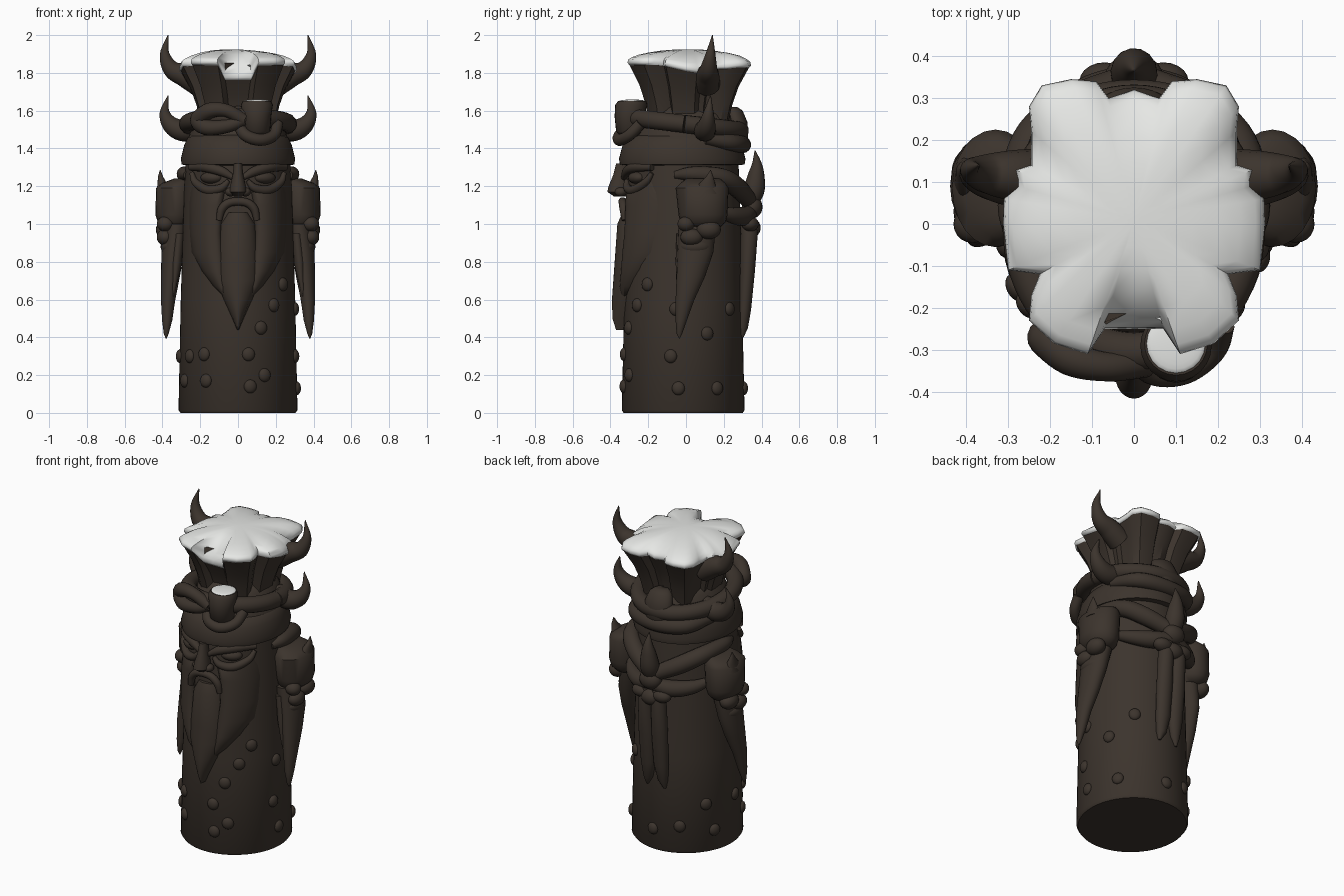
import bpy, bmesh, math, random
from mathutils import Vector, Matrix

random.seed(4)

def material(name, rgb):
    m = bpy.data.materials.new(name)
    m.diffuse_color = (*rgb, 1)
    return m

WOOD = material("dark wood", (0.045, 0.034, 0.026))
SNOW = material("snow", (0.80, 0.81, 0.79))

def finish(name, bm, mat=WOOD, angle=50):
    bmesh.ops.recalc_face_normals(bm, faces=bm.faces)
    me = bpy.data.meshes.new(name)
    bm.to_mesh(me)
    bm.free()
    me.materials.append(mat)
    ob = bpy.data.objects.new(name, me)
    bpy.context.collection.objects.link(ob)
    bpy.ops.object.select_all(action='DESELECT')
    ob.select_set(True)
    bpy.context.view_layer.objects.active = ob
    bpy.ops.object.shade_smooth_by_angle(angle=math.radians(angle))
    return ob

def skin(name, rings, mat=WOOD, angle=50):
    """Bridge closed rings of points and cap both ends."""
    bm = bmesh.new()
    vs = [[bm.verts.new(p) for p in r] for r in rings]
    n = len(vs[0])
    for a, b in zip(vs, vs[1:]):
        for i in range(n):
            bm.faces.new((a[i], a[(i + 1) % n], b[(i + 1) % n], b[i]))
    bm.faces.new(vs[0])
    bm.faces.new(vs[-1])
    return finish(name, bm, mat, angle)

def loft(name, rows, s=1, n=24, angle=50):
    """Stack of ellipses: (cx, cy, z, rx, ry)."""
    rings = [[(s * (cx + rx * math.cos(2 * math.pi * i / n)), cy + ry * math.sin(2 * math.pi * i / n), z)
              for i in range(n)] for cx, cy, z, rx, ry in rows]
    return skin(name, rings, angle=angle)

def tube(name, pts, s=1, n=14, steps=6):
    """Round tapered tube through points (x, y, z, radius)."""
    p = [Vector((s * q[0], *q[1:])) for q in pts]
    p = [2 * p[0] - p[1]] + p + [2 * p[-1] - p[-2]]
    path = []
    for k in range(1, len(p) - 2):
        a, b, c, d = p[k - 1:k + 3]
        for j in range(steps):
            t = j / steps
            path.append(0.5 * (2 * b + (c - a) * t + (2 * a - 5 * b + 4 * c - d) * t * t
                               + (3 * b - a - 3 * c + d) * t ** 3))
    path.append(p[-2])
    rings, u = [], None
    for k, q in enumerate(path):
        tan = (path[min(k + 1, len(path) - 1)] - path[max(k - 1, 0)]).to_3d().normalized()
        if u is None:
            u = tan.orthogonal()
        u = (u - tan * u.dot(tan)).normalized()
        v = tan.cross(u)
        r = max(q[3], 0.002)
        rings.append([q.to_3d() + r * (math.cos(2 * math.pi * i / n) * u + math.sin(2 * math.pi * i / n) * v)
                      for i in range(n)])
    return skin(name, rings)

def blob(name, c, r, mat=WOOD, rot=0):
    bm = bmesh.new()
    bmesh.ops.create_uvsphere(bm, u_segments=20, v_segments=12, radius=1)
    bm.transform(Matrix.Translation(c) @ Matrix.Rotation(rot, 4, 'Z') @ Matrix.Diagonal((*r, 1)))
    return finish(name, bm, mat)

def front(x, z):
    """Front surface of the post."""
    k = 1 - 0.08 * z / 1.2
    return -0.015 - 0.325 * k * math.sqrt(max(0, 1 - (x / (0.315 * k)) ** 2))

def hair(name, rows, s=1, n=12):
    """Lock of carved hair wrapped on the post: (z, x0, x1, thickness)."""
    rings = []
    for z, a, b, th in rows:
        xs = [a + (b - a) * i / n for i in range(n + 1)]
        outer = [(s * x, front(x, z) - th * math.sin(math.pi * i / n) ** 0.5 if 0 < i < n else front(x, z), z)
                 for i, x in enumerate(xs)]
        inner = [(s * x, front(x, z) + 0.04, z) for x in reversed(xs)]
        rings.append(outer + inner)
    return skin(name, rings)

# Post, forehead band and cap
loft("post", [(0, -.015, 0, .305, .315), (0, -.015, .015, .315, .325), (0, -.015, .6, .303, .312),
              (0, -.015, 1.2, .285, .30), (0, -.015, 1.36, .275, .29)], n=56)
loft("forehead_band", [(0, -.02, 1.31, .27, .29), (0, -.02, 1.315, .298, .33), (0, -.02, 1.345, .303, .335),
                       (0, -.02, 1.42, .284, .315), (0, -.01, 1.46, .265, .295), (0, 0, 1.475, .24, .27)], n=56)
loft("cap", [(0, -.01, 1.42, .27, .29), (0, 0, 1.5, .25, .27), (0, .01, 1.58, .215, .235),
             (0, .01, 1.63, .17, .18)], n=48)

# Lumps on the lower post
spots = [(-.18, .17), (.07, .14), (.15, .2), (.06, .31), (-.19, .31), (.2, .57), (.13, .45)]
lumps = [(math.atan2(front(x, z), x), z) for x, z in spots]
lumps += [(2 * math.pi * i / 18 + random.uniform(-.15, .15), random.choice((.13, .17, .3, .42, .55, .68)))
          for i in range(19) if not 11 < i < 16]
for a, z in lumps:
    r = .315 * (1 - .08 * z / 1.2)
    blob("bark_lump", (r * math.cos(a), -.015 + r * 1.03 * math.sin(a), z), (.022, .034, .036), rot=a)

# Fluted crown and its snow cap share one outline
half = [(0, -.25), (.07, -.25), (.11, -.31), (.19, -.285), (.25, -.23), (.245, -.17), (.225, -.12), (.30, -.11),
        (.312, 0), (.31, .06), (.28, .09), (.285, .13), (.245, .14), (.245, .22), (.25, .28), (.22, .33),
        (.15, .345), (.09, .34), (.06, .30), (0, .32)]
outline = half + [(-x, y) for x, y in reversed(half[1:-1])]

def rim(x, y):
    if abs(x) < .08 and y < 0:
        return 1.775
    return 1.855 - .045 * max(0, 1 - abs(y - .05) / .2) * min(1, abs(x) / .25) - .015 * (y > .2)

def crown_ring(s, lift):
    return [(x * s, .01 + (y - .01) * s, 1.54 + (rim(x, y) - 1.54) * lift) for x, y in outline]

skin("crown", [crown_ring(s, l) for s, l in ((.64, 0), (.70, .3), (.80, .62), (.985, 1))], angle=35)
rings = []
for s in (.97, 1.0, .985, .93, .82, .65, .45, .25, .05):
    ring = []
    for x, y in outline:
        e = rim(x, y)
        f = 0 if s == .97 else (1 - s ** 4) ** .8
        top = 1.915 + .01 * math.sin(9 * x * s + 2) * math.cos(8 * y * s)
        ring.append((x * s, .01 + (y - .01) * s, e - (.012 if s == .97 else 0) + .012 * (s < 1 and s != .97) + (top - e - .012) * f))
    rings.append(ring)
skin("snow_cap", rings, SNOW, 60)

# Wrapped rope, lower at the back
loop = []
for i in range(25):
    a = 2 * math.pi * i / 24
    loop.append((.265 * math.cos(a), -.01 + .295 * math.sin(a), 1.53 - .035 * math.sin(a), .048))
tube("rope", loop, steps=3)
tube("rope_lower_back", [(.25, .1, 1.45, .03), (.17, .25, 1.43, .045), (0, .30, 1.42, .045),
                         (-.17, .25, 1.43, .045), (-.25, .1, 1.45, .03)])

# Front knot with a snow patch
loft("front_knot", [(.10, -.295, 1.46, .04, .04), (.10, -.30, 1.49, .07, .07), (.10, -.30, 1.57, .075, .078),
                    (.10, -.29, 1.63, .085, .085), (.10, -.285, 1.65, .075, .075)])
blob("knot_snow", (.10, -.285, 1.65), (.07, .07, .009), SNOW)
tube("knot_loop", [(.0, -.29, 1.53, .03), (.04, -.35, 1.47, .032), (.12, -.35, 1.445, .032),
                   (.19, -.30, 1.47, .03), (.21, -.24, 1.53, .03)])
tube("rope_loop", [(.03, -.33, 1.55, .035), (-.06, -.34, 1.60, .035), (-.15, -.32, 1.60, .042),
                   (-.21, -.27, 1.55, .045), (-.16, -.31, 1.51, .042), (-.05, -.335, 1.52, .035), (.03, -.33, 1.55, .03)])

# Back knot on the rope
loft("back_rope_knot", [(0, .27, 1.40, .05, .03), (0, .28, 1.44, .085, .05), (0, .27, 1.54, .09, .055),
                        (0, .25, 1.60, .07, .05), (0, .24, 1.62, .04, .03)])

# Nose, mouth and beard centre
loft("nose", [(0, -.34, 1.32, .022, .03), (0, -.345, 1.26, .028, .04), (0, -.355, 1.20, .042, .055),
              (0, -.36, 1.17, .045, .056), (0, -.35, 1.145, .02, .03)])
tube("upper_lip", [(-.10, -.325, 1.02, .016), (-.085, -.33, 1.08, .022), (-.04, -.335, 1.115, .022),
                   (.04, -.335, 1.115, .022), (.085, -.33, 1.08, .022), (.10, -.325, 1.02, .016)])
hair("beard_centre", [(1.06, -.05, .05, .02), (1.0, -.09, .09, .045), (.8, -.11, .11, .055), (.7, -.115, .115, .06),
                      (.6, -.075, .075, .065), (.5, -.03, .03, .06), (.44, -.005, .005, .04)])

for s in (1, -1):
    # Face details
    hair("moustache", [(1.22, .20, .235, .012), (1.17, .07, .25, .03), (1.1, .085, .258, .04), (.95, .09, .255, .045),
                       (.85, .08, .245, .05), (.75, .07, .19, .045), (.67, .06, .13, .04), (.62, .06, .08, .02)], s)
    blob("nostril", (s * .04, -.345, 1.17), (.028, .032, .024))
    blob("eye", (s * .14, -.262, 1.245), (.062, .04, .032), rot=s * .45)
    tube("eye_bag", [(.05, -.315, 1.23, .012), (.09, -.31, 1.19, .022), (.16, -.275, 1.18, .025),
                     (.225, -.215, 1.22, .02), (.245, -.18, 1.27, .012)], s)
    tube("brow", [(.025, -.33, 1.245, .014), (.09, -.31, 1.28, .026), (.17, -.27, 1.30, .026),
                  (.25, -.18, 1.30, .018)], s)

    # Horns
    tube("upper_horn", [(.20, .11, 1.74, .07), (.28, .115, 1.785, .062), (.352, .12, 1.82, .047),
                        (.388, .13, 1.90, .026), (.37, .14, 2.0, .002)], s)
    tube("lower_horn", [(.20, .10, 1.51, .06), (.29, .10, 1.495, .058), (.355, .11, 1.525, .047),
                        (.388, .12, 1.59, .027), (.37, .13, 1.68, .002)], s)

    # Side tassels: cup, spike, folds and long fang
    loft("side_cup", [(.33, .09, .98, .06, .09), (.335, .09, 1.01, .09, .12), (.335, .09, 1.05, .103, .13),
                      (.33, .085, 1.19, .103, .14), (.32, .09, 1.215, .085, .12), (.29, .09, 1.24, .05, .09)], s)
    loft("cup_spike", [(.39, .11, 1.16, .045, .065), (.40, .11, 1.21, .026, .045), (.41, .125, 1.25, .014, .02),
                       (.412, .13, 1.285, .002, .002)], s)
    for c, r in (((.385, .03, .93), (.045, .06, .045)), ((.385, .12, .97), (.05, .065, .05)),
                 ((.35, .05, .88), (.06, .085, .05)), ((.385, .0, 1.0), (.045, .045, .04))):
        blob("tassel_fold", (s * c[0], c[1], c[2]), r)
    loft("side_fang", [(.32, .06, 1.0, .07, .10), (.345, .05, .85, .06, .095), (.358, .025, .72, .05, .075),
                       (.37, -.005, .6, .038, .05), (.375, -.025, .49, .027, .03), (.38, -.035, .42, .013, .015),
                       (.38, -.035, .395, .003, .003)], s)
    loft("inner_fang", [(.31, -.0, .95, .03, .05), (.325, -.01, .8, .03, .045), (.34, -.03, .66, .012, .02),
                        (.345, -.035, .6, .002, .003)], s)

    # Sash around the back and the back tails
    tube("back_sash", [(.27, -.06, 1.26, .02), (.285, .04, 1.265, .04), (.245, .19, 1.245, .05),
                       (.15, .275, 1.19, .052), (.03, .33, 1.13, .045)], s)
    tube("sash_lower", [(.28, .14, 1.08, .02), (.21, .23, 1.05, .04), (.11, .30, 1.04, .05), (.02, .34, 1.06, .04)], s)
    loft("back_tail", [(.03, .32, 1.08, .03, .04), (.045, .335, .95, .045, .045), (.045, .325, .75, .05, .04),
                       (.045, .31, .55, .046, .035), (.05, .30, .45, .03, .028), (.06, .295, .40, .008, .01)], s)
    blob("back_fold", (s * .07, .34, 1.0), (.06, .045, .04))

# Back knot and its upright leaf
blob("back_knot", (0, .35, 1.09), (.07, .055, .06))
blob("back_knot_lower", (0, .35, .98), (.06, .045, .05))
tube("back_leaf", [(0, .33, 1.10, .045), (0, .36, 1.18, .056), (0, .372, 1.26, .044), (0, .375, 1.32, .026),
                   (0, .365, 1.39, .002)])
